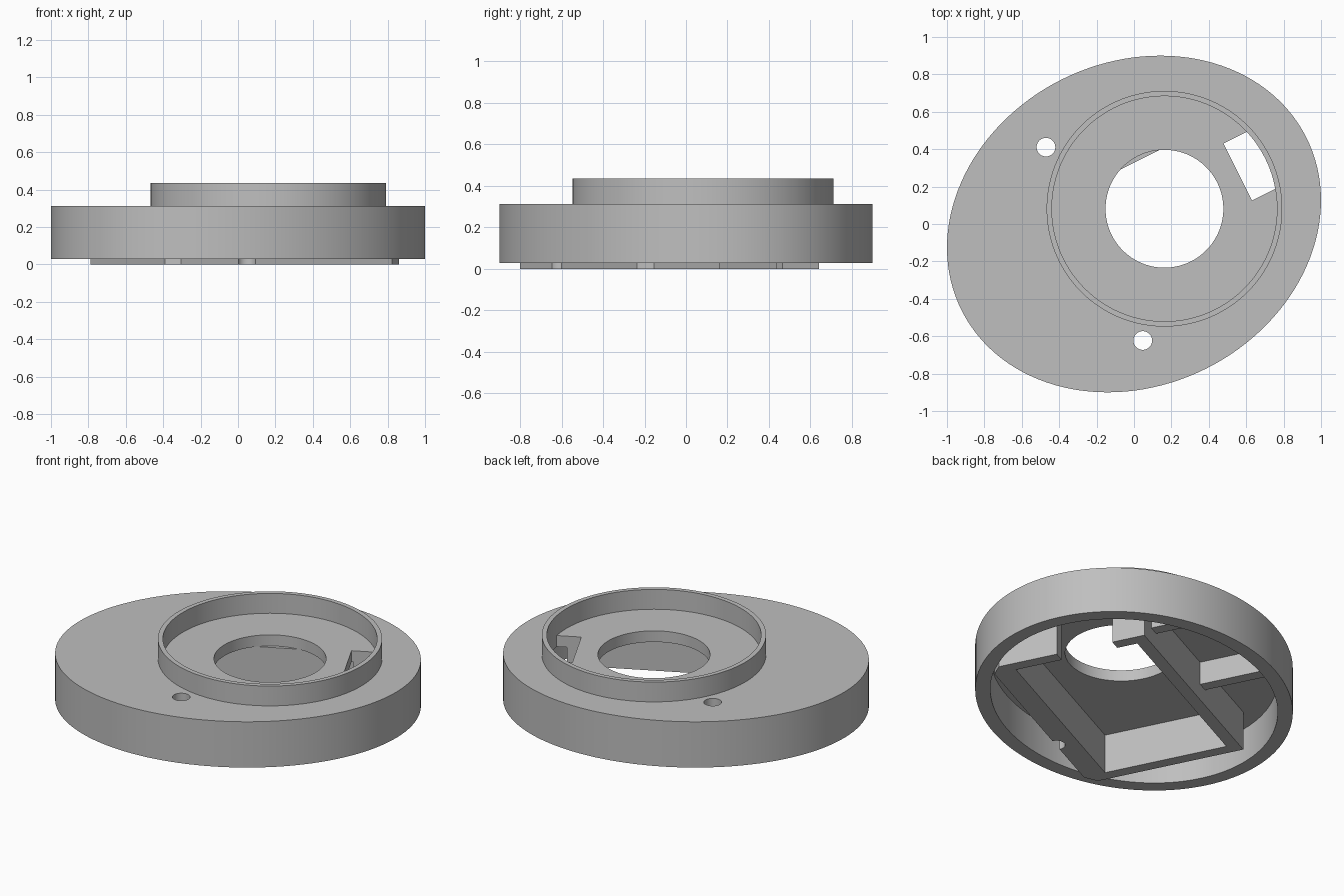
import bpy, math

if "Cube" in bpy.data.objects:
    bpy.data.objects.remove(bpy.data.objects["Cube"], do_unlink=True)

TILT = math.radians(26.6)          # long axis of the oval
A, B, WALL = 1.031, 0.864, 0.085   # oval half axes, rim thickness
Z_RIM, Z_CEIL, Z_TOP, Z_RING = 0.028, 0.243, 0.312, 0.435
RING_X = 0.182                     # centre of ring and main hole
SCREWS = [(-0.237, 0.578), (-0.237, -0.578)]

grey = bpy.data.materials.new("plain grey")
grey.use_nodes = True
grey.diffuse_color = (0.52, 0.52, 0.52, 1)
grey.node_tree.nodes["Principled BSDF"].inputs["Base Color"].default_value = (0.52, 0.52, 0.52, 1)


def oval(a, b, cx=0.0, cy=0.0, n=128):
    return [(cx + a * math.cos(2 * math.pi * i / n), cy + b * math.sin(2 * math.pi * i / n)) for i in range(n)]


def rect(x0, x1, y0, y1):
    return [(x0, y0), (x1, y0), (x1, y1), (x0, y1)]


def prism(name, outline, z0, z1):
    """Extrude an outline between two heights."""
    n = len(outline)
    verts = [(x, y, z) for z in (z0, z1) for x, y in outline]
    faces = [list(range(n))[::-1], list(range(n, 2 * n))]
    faces += [[i, (i + 1) % n, n + (i + 1) % n, n + i] for i in range(n)]
    mesh = bpy.data.meshes.new(name)
    mesh.from_pydata(verts, [], faces)
    mesh.materials.append(grey)
    ob = bpy.data.objects.new(name, mesh)
    bpy.context.collection.objects.link(ob)
    return ob


def combine(ob, other, operation):
    """Apply a boolean and discard the helper."""
    mod = ob.modifiers.new("cut", 'BOOLEAN')
    mod.operation, mod.solver, mod.object = operation, 'EXACT', other
    bpy.context.view_layer.update()
    result = bpy.data.meshes.new_from_object(ob.evaluated_get(bpy.context.evaluated_depsgraph_get()))
    ob.modifiers.clear()
    ob.data = result
    bpy.data.objects.remove(other, do_unlink=True)


def cut(ob, outline, z0=-0.1, z1=0.6):
    combine(ob, prism("cutter", outline, z0, z1), 'DIFFERENCE')


def cut_slot(ob):
    slot = prism("slot_cutter", rect(0.62, 1.0, -0.17, 0.17), -0.1, 0.37)
    combine(slot, prism("slot_limit", oval(0.602, 0.602, RING_X), -0.2, 0.5), 'INTERSECT')
    combine(ob, slot, 'DIFFERENCE')


def cut_screws(ob):
    for x, y in SCREWS:
        cut(ob, oval(0.05, 0.05, x, y, 32))


inner = oval(A - WALL, B - WALL)

# Hollow oval housing with main hole, slot and screw holes
housing = prism("housing", oval(A, B), Z_RIM, Z_TOP)
cut(housing, inner, -0.1, Z_CEIL)
cut(housing, oval(0.315, 0.315, RING_X, 0, 96))
cut_slot(housing)
cut_screws(housing)

# Raised collar on top
collar = prism("collar", oval(0.63, 0.63, RING_X), Z_TOP - 0.001, Z_RING)
cut(collar, oval(0.602, 0.602, RING_X))

# Rectangular frame underneath, trimmed to the oval
frame = prism("inner_frame", rect(-0.70, 0.70, -0.58, 0.366), 0, Z_CEIL)
combine(frame, prism("trim", inner, -0.2, 0.5), 'INTERSECT')
cut(frame, rect(-0.63, 0.63, -0.45, 0.293))
cut_slot(frame)
cut_screws(frame)

# Shallow ribs between frame and rim
parts = [housing, collar, frame]
for name, x in (("middle_rib", -0.16), ("end_rib", 0.53)):
    rib = prism(name, rect(x, x + 0.07, 0.366, 0.9), 0.1, Z_CEIL)
    combine(rib, prism("trim", inner, -0.2, 0.5), 'INTERSECT')
    parts.append(rib)

# Turn into place and shade
bpy.ops.object.select_all(action='DESELECT')
for ob in parts:
    ob.rotation_euler.z = TILT
    ob.select_set(True)
bpy.context.view_layer.objects.active = housing
bpy.ops.object.shade_smooth_by_angle(angle=math.radians(30))
